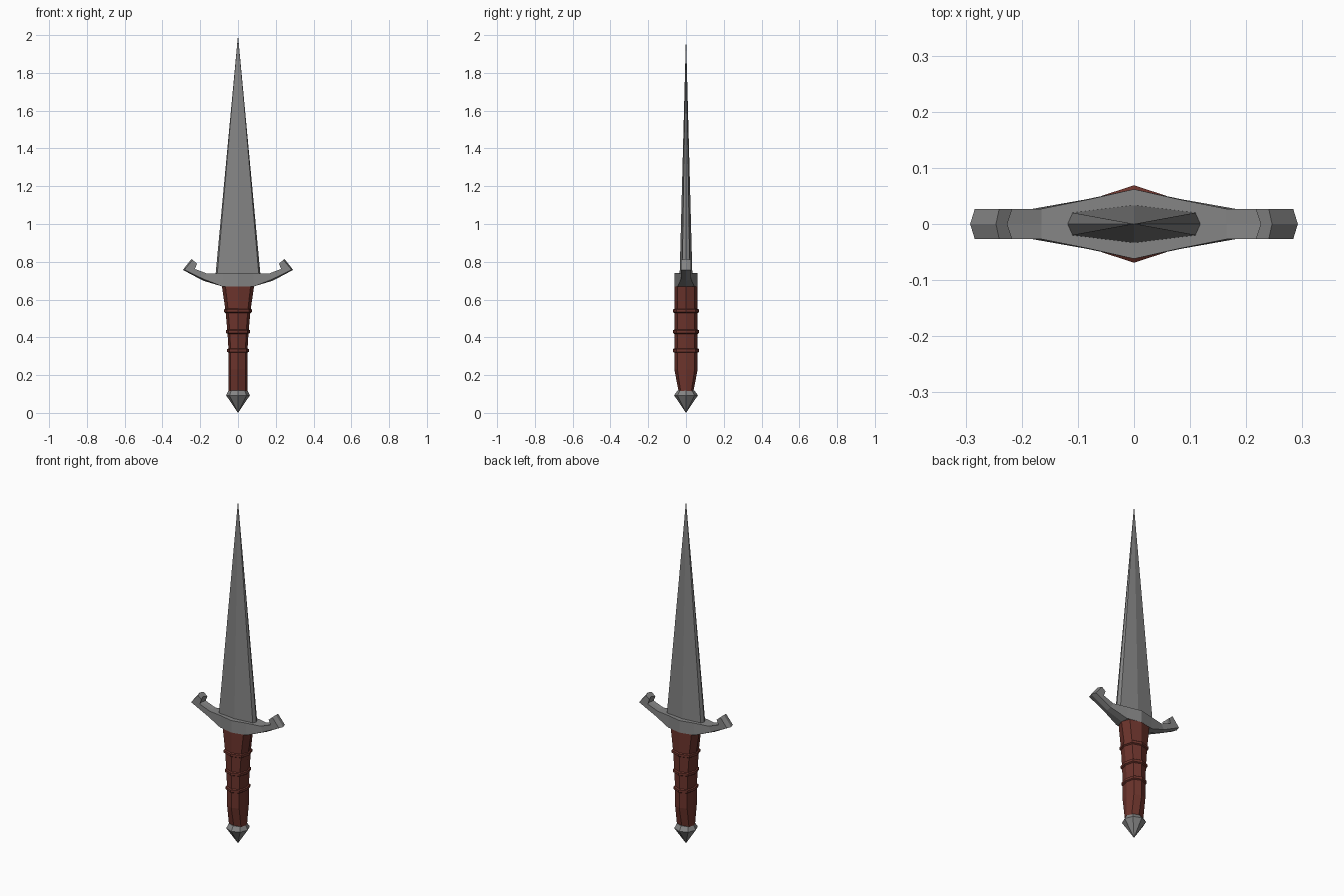
import bpy, bmesh

if "Cube" in bpy.data.objects:
    bpy.data.objects.remove(bpy.data.objects["Cube"])


def material(name, rgb):
    m = bpy.data.materials.new(name)
    m.diffuse_color = (*rgb, 1)
    m.use_nodes = True
    m.node_tree.nodes["Principled BSDF"].inputs["Base Color"].default_value = m.diffuse_color
    return m


steel = material("steel grey", (0.235, 0.235, 0.235))
leather = material("red brown leather", (0.15, 0.034, 0.025))


def loft(name, rings, mat):
    """Skin a list of equal-length point rings; a one-point ring is a tip."""
    bm = bmesh.new()
    vs = [[bm.verts.new(p) for p in r] for r in rings]
    for a, b in zip(vs, vs[1:]):
        n = max(len(a), len(b))
        for i in range(n):
            j = (i + 1) % n
            if len(a) == 1:
                bm.faces.new((a[0], b[j], b[i]))
            elif len(b) == 1:
                bm.faces.new((a[i], a[j], b[0]))
            else:
                bm.faces.new((a[i], a[j], b[j], b[i]))
    for end in (vs[0], vs[-1]):
        if len(end) > 2:
            bm.faces.new(end)
    bmesh.ops.recalc_face_normals(bm, faces=bm.faces)
    me = bpy.data.meshes.new(name)
    bm.to_mesh(me)
    bm.free()
    me.materials.append(mat)
    ob = bpy.data.objects.new(name, me)
    bpy.context.collection.objects.link(ob)
    return ob


def octagon(a, b, z, kx=0.78, ky=0.73):
    """Eight-sided section with half-widths a (x) and b (y)."""
    return [(a, 0, z), (a * kx, b * ky, z), (0, b, z), (-a * kx, b * ky, z),
            (-a, 0, z), (-a * kx, -b * ky, z), (0, -b, z), (a * kx, -b * ky, z)]


# Blade: flattened section with bevelled edges, tapering to a point
loft("blade", [octagon(0.12, 0.034, 0.72, 0.925, 0.6), [(0, 0, 2.0)]], steel)

# Cross guard: (outer x, outer z, inner x, inner z, half depth, ridge, groove)
stations = [(0.0, 0.67, 0.0, 0.74, 0.062, 0.0, 0.0),
            (0.085, 0.67, 0.08, 0.74, 0.044, 0.0, 0.0),
            (0.185, 0.70, 0.165, 0.738, 0.027, 0.2, 0.0),
            (0.292, 0.757, 0.228, 0.762, 0.027, 0.13, 0.1),
            (0.246, 0.815, 0.217, 0.79, 0.027, 0.2, 0.3)]


def guard_section(s, side):
    ox, oz, ix, iz, d, ridge, groove = s

    def point(t, y):
        return (side * (ox + (ix - ox) * t), y, oz + (iz - oz) * t)
    return [point(0, 0), point(ridge, d), point(1, d),
            point(1 - groove, 0), point(1, -d), point(ridge, -d)]


loft("cross_guard", [guard_section(s, -1) for s in reversed(stations[1:])]
     + [guard_section(s, 1) for s in stations], steel)

# Grip: (half width, half depth, height)
grip = [(0.05, 0.038, 0.11), (0.05, 0.062, 0.23), (0.05, 0.062, 0.33),
        (0.056, 0.062, 0.43), (0.066, 0.062, 0.54), (0.086, 0.062, 0.675)]
loft("grip", [octagon(*g) for g in grip], leather)

# Raised bands around the grip
for i, (a, b, z) in enumerate(grip[2:5]):
    loft(f"grip_band_{i + 1}",
         [octagon(a + e, b + e, z + h) for e, h in
          ((-0.004, -0.014), (0.007, -0.007), (0.007, 0.007), (-0.004, 0.014))],
         leather)

# Pommel: faceted cone with a short collar
loft("pommel", [[(0, 0, 0)], octagon(0.063, 0.063, 0.093, 0.71, 0.71),
                octagon(0.05, 0.045, 0.118, 0.71, 0.71)], steel)
